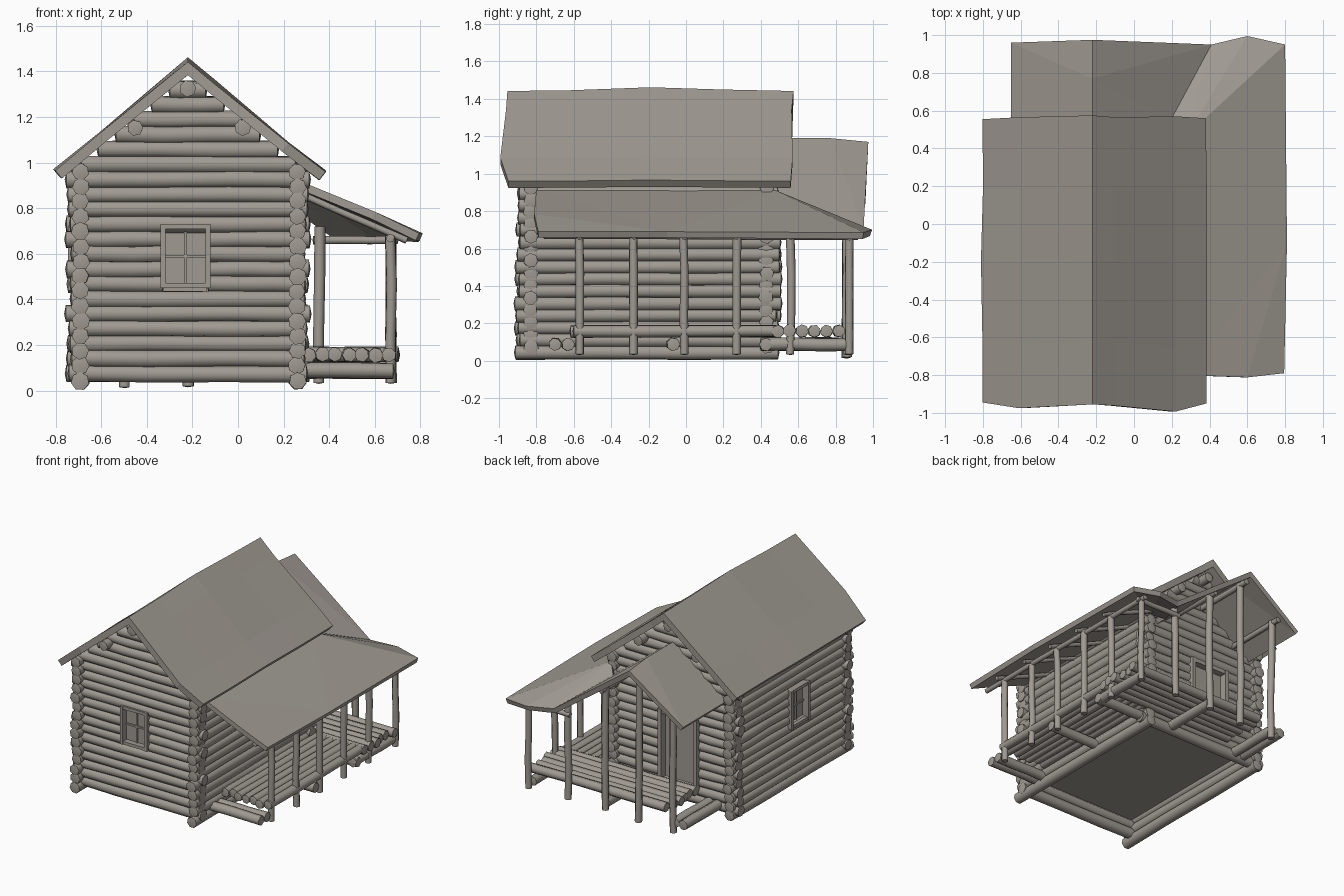
import bpy, bmesh, math, random
from mathutils import Vector

if "Cube" in bpy.data.objects:
    bpy.data.objects.remove(bpy.data.objects["Cube"])

random.seed(4)
wood = bpy.data.materials.new("weathered_wood")
wood.diffuse_color = (0.35, 0.322, 0.287, 1)
wood.use_nodes = True
wood.node_tree.nodes["Principled BSDF"].inputs["Base Color"].default_value = wood.diffuse_color


def finish(name, bm, thick=0, smooth=False):
    me = bpy.data.meshes.new(name)
    bm.to_mesh(me)
    bm.free()
    ob = bpy.data.objects.new(name, me)
    bpy.context.collection.objects.link(ob)
    me.materials.append(wood)
    if smooth:
        for p in me.polygons:
            p.use_smooth = True
        me.set_sharp_from_angle(angle=math.radians(65))
    if thick:
        m = ob.modifiers.new("thickness", 'SOLIDIFY')
        m.thickness = thick
        m.offset = -1
        m.use_even_offset = True
    return ob


def logs(name, items, sides=7, wob=0.003):
    """items: (start, end, radius); each becomes a slightly crooked faceted log with a domed end"""
    bm = bmesh.new()
    for a, b, r in items:
        a, b = Vector(a), Vector(b)
        d = (b - a).normalized()
        u = d.cross(Vector((0, 0, 1)))
        u = Vector((1, 0, 0)) if u.length < 0.1 else u.normalized()
        v = d.cross(u)
        rings = []
        turn = random.uniform(0, 6.28)
        for t in (0, 0.33, 0.67, 1):
            c = a.lerp(b, t) + (u * random.uniform(-wob, wob) + v * random.uniform(-wob, wob))
            rr = r * random.uniform(0.96, 1.05)
            rings.append([bm.verts.new(c + rr * (u * math.cos(turn + k * math.tau / sides)
                          + v * math.sin(turn + k * math.tau / sides))) for k in range(sides)])
        for p, q in zip(rings, rings[1:]):
            for k in range(sides):
                n = (k + 1) % sides
                bm.faces.new((p[k], p[n], q[n], q[k]))
        for ring, tip in ((rings[0], a - d * r * 0.2), (rings[-1], b + d * r * 0.2)):
            t = bm.verts.new(tip)
            for k in range(sides):
                bm.faces.new((ring[k], ring[(k + 1) % sides], t))
    bmesh.ops.recalc_face_normals(bm, faces=bm.faces)
    return finish(name, bm, smooth=True)


def boxes(name, items):
    """items: (xmin, xmax, ymin, ymax, zmin, zmax)"""
    bm = bmesh.new()
    for x0, x1, y0, y1, z0, z1 in items:
        for v in bmesh.ops.create_cube(bm, size=1)['verts']:
            v.co = ((x0 + x1) / 2 + v.co.x * (x1 - x0), (y0 + y1) / 2 + v.co.y * (y1 - y0),
                    (z0 + z1) / 2 + v.co.z * (z1 - z0))
    return finish(name, bm)


def sheet(name, verts, faces, thick):
    """roof skin from a few corner points, thickened downward"""
    bm = bmesh.new()
    vs = [bm.verts.new(v) for v in verts]
    for f in faces:
        face = bm.faces.new([vs[i] for i in f])
        face.normal_update()
        if face.normal.z < 0:
            face.normal_flip()
    return finish(name, bm, thick)


def j(s=0.015):
    return random.uniform(-s, s)


def spans(lo, hi, z, hole):
    """split a log's run where a window or door interrupts it"""
    if hole and hole[2] + 0.004 < z < hole[3] - 0.004:
        return [(lo, hole[0] + 0.01), (hole[1] - 0.01, hi)]
    return [(lo, hi)]


XL, XR, YF, YB, XC = -0.69, 0.26, -0.83, 0.43, -0.22
R, STEP = 0.039, 0.0655
FRONT_WIN, LEFT_WIN = (-0.34, -0.12, 0.45, 0.73), (-0.38, -0.16, 0.44, 0.72)
DOOR = (-0.43, -0.11, 0.16, 0.68)

# side walls: logs along y
for name, x, hole in (("left_wall", XL, LEFT_WIN), ("right_wall", XR, None)):
    items = []
    for i in range(15):
        z = 0.044 + i * STEP
        items += [((x, a, z), (x, b, z), R) for a, b in spans(-0.9 + j(), 0.495 + j(), z, hole)]
    logs(name, items)

# end walls with gables: logs along x, shortened under the roof slope
for name, y, hole in (("front_wall", YF, FRONT_WIN), ("back_wall", YB, DOOR)):
    items = []
    for i in range(20):
        z = 0.075 + i * STEP
        h = min(0.52 + j(), (1.385 - z) / 0.835)
        if h > 0.03:
            items += [((a, y, z), (b, y, z), R) for a, b in spans(XC - h, XC + h, z, hole)]
    logs(name, items)

# floor inside
boxes("floor", [(XL, XR, YF, YB, 0.17, 0.195)])

# main roof with a slightly wavy outline
xs = [(-0.805, 0.965), (-0.61, 1.125), (-0.22, 1.442), (-0.1, 1.343), (0.22, 1.085), (0.385, 0.96)]
edge_front = [-0.945, -0.975, -0.955, -0.962, -0.993, -0.95]
edge_back = [0.555, 0.565, 0.575, 0.565, 0.57, 0.56]
lift = [0, 0.004, 0.02, 0.008, 0]
verts = []
for n, t in enumerate((0, 0.22, 0.5, 0.75, 1)):
    for k, (x, z) in enumerate(xs):
        dx = j(0.006) if k in (0, 5) else 0
        verts.append((x + dx, edge_front[k] * (1 - t) + edge_back[k] * t,
                      z + lift[n] * (1 if k in (2, 3) else 0.3)))
faces = [(n * 6 + k, n * 6 + k + 1, n * 6 + k + 7, n * 6 + k + 6) for n in range(4) for k in range(5)]
sheet("main_roof", verts, faces, 0.045)

# purlins showing under the gable
logs("purlins", [((x, -0.92, z), (x, 0.53, z), 0.036)
                 for x, z in ((-0.22, 1.325), (-0.45, 1.155), (0.02, 1.155))])

# porch roof: side lean-to, hip corner and small back gable
V = [(0.27, -0.80, 0.92), (0.60, -0.812, 0.785), (0.795, -0.79, 0.69), (0.81, -0.1, 0.69),
     (0.80, 0.95, 0.685), (0.28, 0.47, 0.915), (0.60, 0.995, 0.70), (0.41, 0.95, 0.715),
     (0.20, 0.56, 0.868), (-0.22, 0.45, 1.19), (-0.22, 0.77, 1.19), (-0.22, 0.975, 1.17),
     (-0.65, 0.96, 0.865), (-0.65, 0.45, 0.865), (0.20, 0.45, 0.868)]
F = [(0, 1, 3), (1, 2, 3), (0, 3, 5), (3, 4, 5), (5, 4, 6), (5, 6, 7), (5, 7, 8),
     (9, 10, 8, 14), (10, 7, 8), (10, 11, 7), (9, 10, 12, 13), (10, 11, 12)]
sheet("porch_roof", V, F, 0.035)

# porch posts
side_y = (-0.57, -0.28, -0.01, 0.27, 0.56, 0.87)
posts = [((0.67, y, 0.035), (0.67, y, 0.68), 0.023) for y in side_y]
posts += [((x, 0.86, z0), (x, 0.86, z), 0.025)
          for x, z0, z in ((0.355, 0.035, 0.72), (0.05, 0.04, 0.94), (-0.22, 0.02, 1.13), (-0.495, 0.016, 0.93))]
logs("porch_posts", posts, 7, 0.005)

# beams and rafters carrying the porch roof
beams = [((0.67, -0.76, 0.67), (0.67, 0.92, 0.665), 0.02),
         ((0.33, 0.87, 0.66), (0.70, 0.87, 0.66), 0.018),
         ((-0.22, 0.43, 1.11), (-0.22, 0.93, 1.11), 0.022),
         ((-0.5, 0.43, 0.915), (-0.5, 0.93, 0.915), 0.02),
         ((0.05, 0.43, 0.93), (0.05, 0.92, 0.93), 0.02)]
beams += [((0.28, y, 0.86), (0.74, y, 0.66), 0.015) for y in side_y[:5]]
logs("porch_beams", beams, 6, 0.002)

# joists under the deck, doubled as a low step at both ends
joists = [((0.24, y, 0.088), (0.68, y, 0.088), 0.035) for y in (-0.70, -0.63, -0.07, 0.43)]
joists += [((x, 0.40, 0.088), (x, 0.86, 0.088), 0.036) for x in (-0.58, -0.51, 0.05, 0.65)]
logs("deck_joists", joists)

# deck logs: along the side and across the back
deck = [((0.31 + 0.0585 * i, -0.6 + j(0.02), 0.158), (0.31 + 0.0585 * i, 0.48, 0.158), 0.032)
        for i in range(7)]
deck += [((-0.43 + j(0.02), 0.49 + 0.065 * i, 0.158), (0.69 + j(0.02), 0.49 + 0.065 * i, 0.158), 0.034)
         for i in range(6)]
logs("deck_logs", deck)


# windows: recessed pane, deep outer frame and cross bars
def window(name, hole, wall, out, axis):
    lo, hi, zlo, zhi = hole
    c, m, t = (lo + hi) / 2, (zlo + zhi) / 2, 0.022
    parts = [(lo, hi, zlo, zhi, 0.008),
             (lo, lo + t, zlo, zhi, 0.056), (hi - t, hi, zlo, zhi, 0.056),
             (lo, hi, zhi - t, zhi, 0.05), (lo, hi, zlo, zlo + t, 0.05),
             (c - 0.006, c + 0.006, zlo, zhi, 0.018), (lo, hi, m - 0.006, m + 0.006, 0.018)]
    items = []
    for a, b, z0, z1, d in parts:
        p, q = sorted((wall, wall + out * d))
        items.append((a, b, p, q, z0, z1) if axis == 'x' else (p, q, a, b, z0, z1))
    boxes(name, items)


window("front_window", FRONT_WIN, YF, -1, 'x')
window("left_window", LEFT_WIN, XL, -1, 'y')

# back door: recessed panel in a deep frame
boxes("back_door",
      [(-0.41, -0.13, YB - 0.01, YB + 0.008, 0.16, 0.66),
       (-0.43, -0.40, YB - 0.02, YB + 0.06, 0.15, 0.68),
       (-0.14, -0.11, YB - 0.02, YB + 0.06, 0.15, 0.68),
       (-0.43, -0.11, YB - 0.02, YB + 0.055, 0.65, 0.68)])
